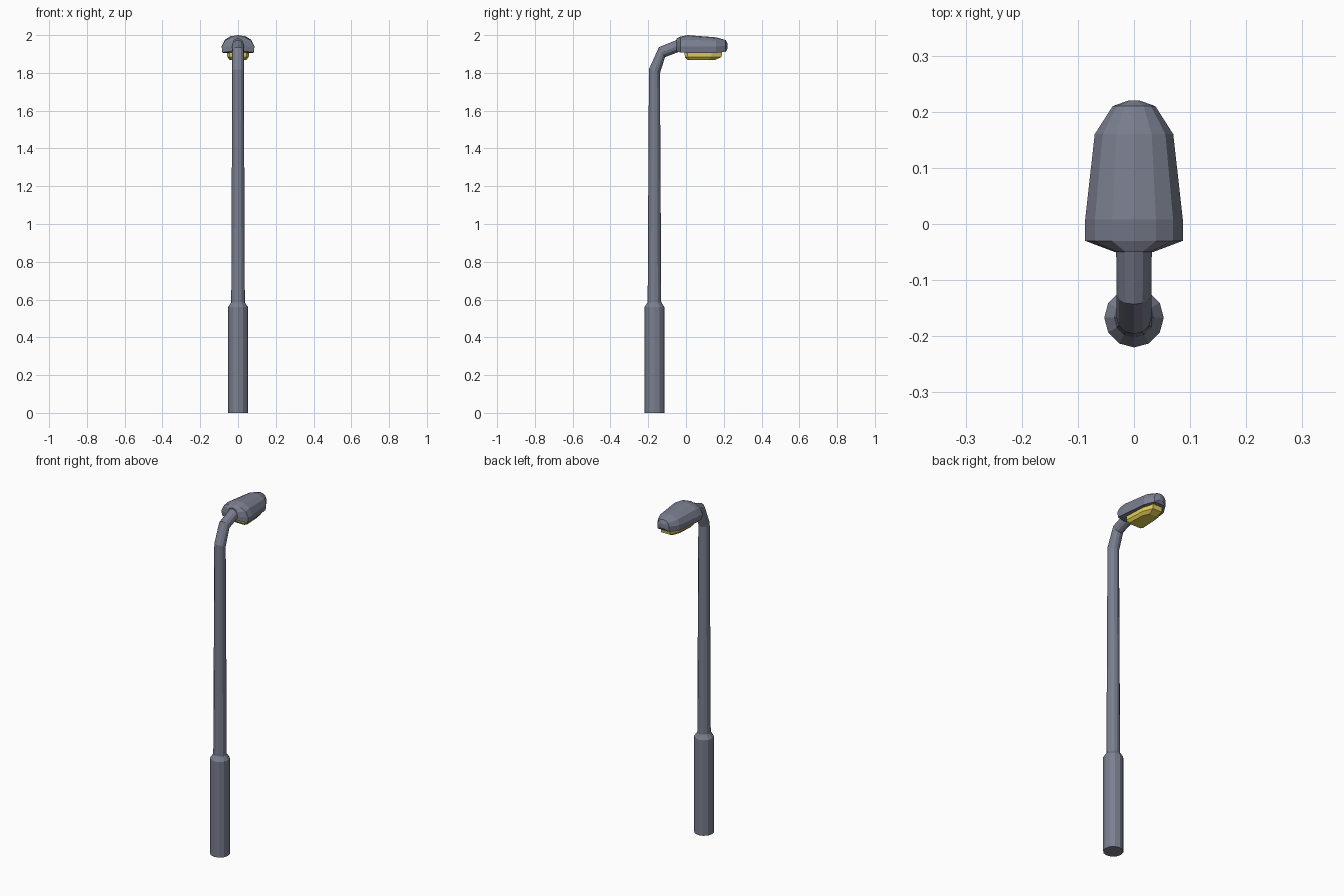
import bpy, bmesh, math
from mathutils import Vector

if "Cube" in bpy.data.objects:
    bpy.data.objects.remove(bpy.data.objects["Cube"])


def material(name, color):
    m = bpy.data.materials.new(name)
    m.diffuse_color = (*color, 1)
    m.use_nodes = True
    m.node_tree.nodes["Principled BSDF"].inputs["Base Color"].default_value = m.diffuse_color
    return m


GREY = material("slate grey metal", (0.195, 0.212, 0.275))
YELLOW = material("yellow lamp glass", (0.75, 0.61, 0.09))


def loft(name, rings, mat):
    """Skin a list of equal-length closed rings and cap both ends."""
    bm = bmesh.new()
    loops = [[bm.verts.new(p) for p in ring] for ring in rings]
    n = len(loops[0])
    for a, b in zip(loops, loops[1:]):
        for i in range(n):
            j = (i + 1) % n
            bm.faces.new((a[i], a[j], b[j], b[i]))
    bm.faces.new(loops[0])
    bm.faces.new(loops[-1])
    bmesh.ops.recalc_face_normals(bm, faces=bm.faces[:])
    me = bpy.data.meshes.new(name)
    bm.to_mesh(me)
    bm.free()
    me.materials.append(mat)
    ob = bpy.data.objects.new(name, me)
    bpy.context.collection.objects.link(ob)
    return ob


def tube_ring(y, z, r, tilt=0, sides=12):
    """Circle around the pole path, tilted towards +y."""
    v = Vector((0, math.cos(math.radians(tilt)), -math.sin(math.radians(tilt))))
    steps = [2 * math.pi * i / sides for i in range(sides)]
    return [Vector((r * math.cos(t), y, z)) + v * r * math.sin(t) for t in steps]


# Pole: thick base, stepped taper, curved arm
POLE_Y = -0.167
loft("pole", [
    tube_ring(POLE_Y, 0.0, 0.053),
    tube_ring(POLE_Y, 0.56, 0.053),
    tube_ring(POLE_Y, 0.585, 0.036),
    tube_ring(POLE_Y, 1.809, 0.031, 20),
    tube_ring(-0.127, 1.91, 0.031, 59),
    tube_ring(-0.02, 1.952, 0.032, 78),
], GREY)


# Lamp head: domed sections along y (y, half width, bottom, shoulder, top)
def dome_ring(y, w, zb, zs, zt):
    h = zt - zs
    half = [(w * 0.95, zb), (w, zs), (w * 0.8, zs + h * 0.6), (w * 0.45, zs + h * 0.9)]
    pts = half + [(0, zt)] + [(-x, z) for x, z in reversed(half)]
    return [(x, y, z) for x, z in pts]


loft("lamp_head", [dome_ring(*s) for s in [
    (-0.05, 0.034, 1.915, 1.94, 1.982),
    (-0.03, 0.087, 1.908, 1.938, 1.992),
    (0.008, 0.087, 1.906, 1.94, 2.0),
    (0.16, 0.070, 1.906, 1.94, 1.988),
    (0.21, 0.038, 1.912, 1.942, 1.974),
    (0.22, 0.010, 1.928, 1.942, 1.955),
]], GREY)


# Glass: tapered outline stepped down below the head
def glass_ring(z, s, y0, y1):
    half = [(0.046, 0.0), (0.058, 0.08), (0.052, 0.72), (0.03, 1.0)]
    right = [(x * s, y0 + (y1 - y0) * t, z) for x, t in half]
    return right + [(-x, y, z) for x, y, z in reversed(right)]


loft("lamp_glass", [
    glass_ring(1.912, 1.0, -0.008, 0.192),
    glass_ring(1.884, 0.98, -0.006, 0.188),
    glass_ring(1.869, 0.76, 0.008, 0.155),
], YELLOW)
